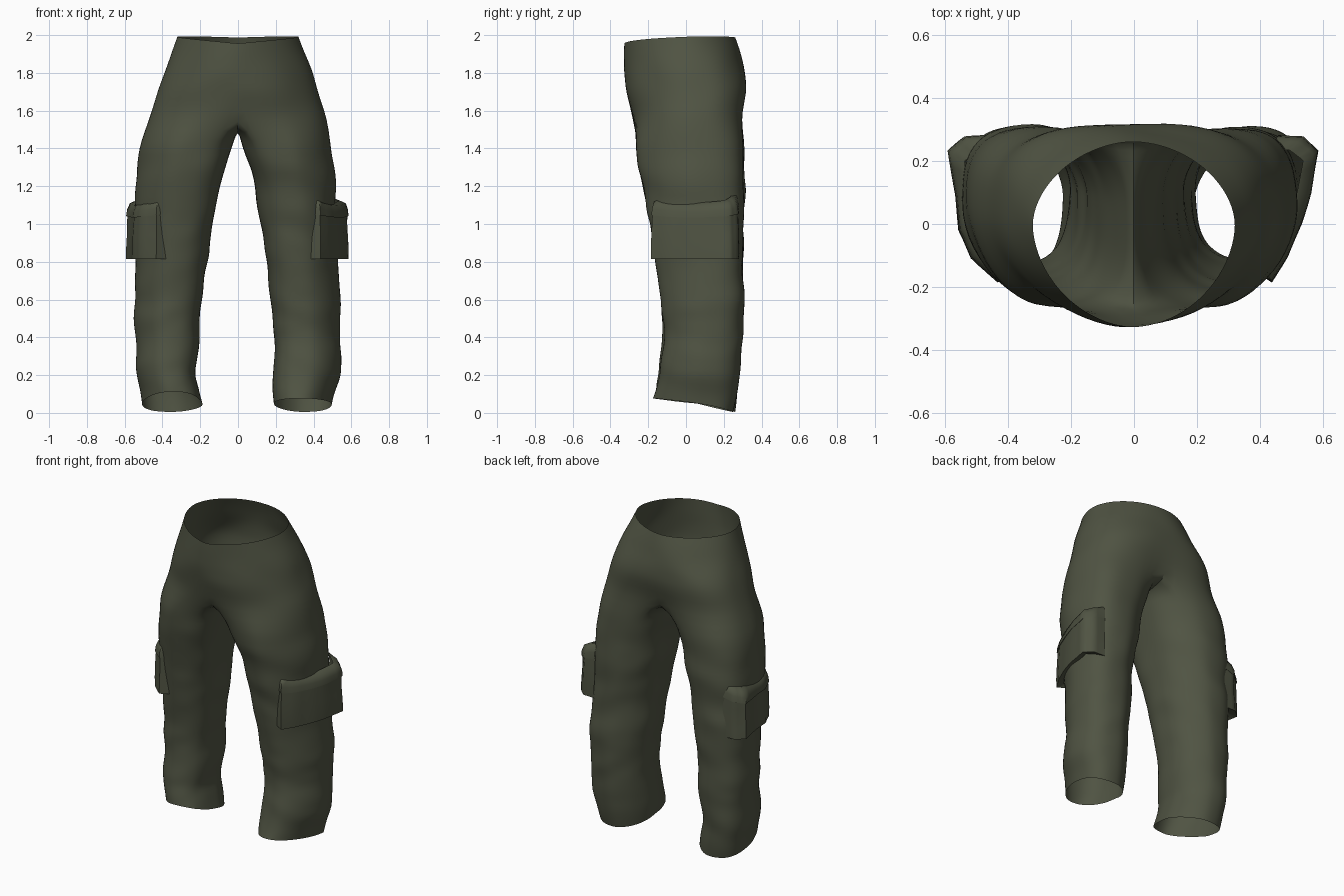
import bpy, bmesh, math
from mathutils import Vector, noise

if "Cube" in bpy.data.objects:
    bpy.data.objects.remove(bpy.data.objects["Cube"])

olive = bpy.data.materials.new("dark olive cloth")
olive.diffuse_color = (0.08, 0.088, 0.056, 1)
olive.use_nodes = True
olive.node_tree.nodes["Principled BSDF"].inputs["Base Color"].default_value = olive.diffuse_color

N = 20   # columns on the outer side of each half
M = 11   # columns on the inner side of each leg

# z, half width, front y, back y
TRUNK = [(1.975, .322, -.328, .262), (1.92, .345, -.330, .285), (1.80, .396, -.328, .315),
         (1.70, .428, -.320, .325), (1.63, .452, -.303, .320), (1.56, .474, -.290, .315)]
# z, outer x, inner x, front y, back y
LEGS = {
    -1: [(1.43, .516, .026, -.268, .310), (1.30, .538, .070, -.250, .310), (1.18, .545, .100, -.228, .314),
         (1.0, .545, .130, -.192, .308), (.84, .540, .152, -.168, .303), (.60, .545, .188, -.128, .297),
         (.40, .552, .208, -.126, .297), (.20, .535, .218, -.145, .278), (.05, .508, .193, -.168, .252)],
    1: [(1.43, .490, .020, -.268, .310), (1.30, .505, .063, -.250, .310), (1.18, .518, .091, -.228, .314),
        (1.0, .525, .121, -.192, .308), (.84, .530, .148, -.168, .303), (.60, .542, .172, -.128, .305),
        (.40, .548, .188, -.126, .300), (.20, .538, .192, -.145, .278), (.05, .500, .188, -.172, .252)],
}


def resample(rows, step):
    out = []
    for a, b in zip(rows, rows[1:]):
        n = max(1, round((a[0] - b[0]) / step))
        out += [tuple(p + (q - p) * i / n for p, q in zip(a, b)) for i in range(n)]
    return out + [rows[-1]]


def oval(ang, cx, rx, yf, yb, outer_front, outer_back, inner_front=1, inner_back=1):
    """Rounded section with its own squareness in each quarter."""
    c, s = math.cos(ang), math.sin(ang)
    e = (outer_front if c > 0 else inner_front) if s < 0 else (outer_back if c > 0 else inner_back)
    cy = .45 * yf + .55 * yb
    ry = cy - yf if s < 0 else yb - cy
    return (cx + rx * math.copysign(abs(c) ** e, c),
            cy + ry * math.copysign(abs(s) ** e, s))


def wrinkle(p, amp, seed):
    q = Vector((p.x * 2.5 + seed, p.y * 2.5, p.z * 6 + p.x * 2))
    return amp * (noise.noise(q) + .5 * noise.noise(q * 2.1))


def trouser_half(bm, side):
    def vert(x, y, z, cx, amp):
        p = Vector((x, y, z))
        if amp:
            d = Vector((x - cx, y - .05, 0)).normalized()
            p += d * wrinkle(p, amp, 3.7 * side)
        if abs(x) < 1e-5:
            p.x = 0
        return bm.verts.new((p.x * side, p.y, max(p.z, 0)))

    def skin(a, b, closed):
        n = len(a)
        for i in range(n if closed else n - 1):
            j = (i + 1) % n
            f = (a[i], a[j], b[j], b[i])
            bm.faces.new(f if side < 0 else f[::-1])

    # hips and waist: open half rings
    prev = None
    rows = resample(TRUNK, .06)
    for r, (z, w, yf, yb) in enumerate(rows):
        ring = []
        t = r / (len(rows) - 1)
        for k in range(N + 1):
            u = k / N
            x, y = oval(math.pi * (u - .5), 0, w, yf, yb,
                        1.08 - .1 * t, 1.08 - .36 * min(1, 1.6 * t))
            edge = abs(2 * u - 1) ** 9
            y += edge * t ** 5 * (-.045 if u > .5 else .01)      # crease into crotch
            zz = z + (1 - t) ** 6 * (.02 * math.sin(math.pi * u) - .02 * (1 - u) + .012 * u)
            if k in (0, N):
                x = 0
            ring.append(vert(x, y, zz, 0, 0 if k in (0, N) else .012 * min(1, 3 * t + .15)))
        if prev:
            skin(prev, ring, False)
        prev = ring

    # crotch seam running under from back to front
    yb, yf = prev[N].co.y, prev[0].co.y
    for i in range(1, M + 1):
        t = i / (M + 1)
        prev.append(vert(0, yb + (yf - yb) * t, 1.56 - .055 * math.sin(math.pi * t), 0, 0))

    # legs: closed rings turned outward, hem lower at the back
    for r, (z, xo, xi, yf, yb) in enumerate(resample(LEGS[side], .055)):
        A = math.radians(122 + min(r, 5) * 2)
        cx, rx = (xo + xi) / 2, (xo - xi) / 2
        high = max(0, min(1, (z - .9) / .5))
        ring = []
        for k in range(N + 1 + M):
            if k <= N:
                a = -A + 2 * A * k / N
            else:
                a = A + (2 * math.pi - 2 * A) * (k - N) / (M + 1)
            x, y = oval(a, cx, rx, yf, yb, 1.15 - .05 * high, .74, .76 - .16 * high, 1.12 - .2 * high)
            hem = max(0, 1 - (z - .05) / .25)
            zz = z - hem * (.045 - (.018 * side if math.sin(a) < 0 else 0)) * math.sin(a)
            ring.append(vert(x, y, zz, cx, .017 if r > 1 else .008))
        skin(prev, ring, True)
        prev = ring


def finish(bm, name, subdiv, angle):
    bmesh.ops.remove_doubles(bm, verts=bm.verts, dist=1e-4)
    me = bpy.data.meshes.new(name)
    bm.to_mesh(me)
    bm.free()
    me.materials.append(olive)
    ob = bpy.data.objects.new(name, me)
    bpy.context.collection.objects.link(ob)
    if subdiv:
        ob.modifiers.new("smooth cloth", "SUBSURF").levels = subdiv
        ob.modifiers["smooth cloth"].render_levels = subdiv
    bpy.ops.object.select_all(action='DESELECT')
    ob.select_set(True)
    bpy.context.view_layer.objects.active = ob
    bpy.ops.object.shade_smooth_by_angle(angle=math.radians(angle))
    return ob


# trousers
bm = bmesh.new()
for s in (-1, 1):
    trouser_half(bm, s)
finish(bm, "trousers", 1, 80)

# cargo pockets: plan outline wrapped round the outer thigh
PLAN = {1: [(.37, -.145), (.44, -.19), (.49, -.105), (.535, .0), (.565, .10), (.590, .235), (.54, .28), (.46, .285)],
        -1: [(.37, -.15), (.435, -.19), (.52, -.11), (.56, -.02), (.570, .09), (.595, .235), (.54, .28), (.46, .285)]}


def loft_panel(name, side, rows):
    bm = bmesh.new()
    plan = []
    for a, b in zip(PLAN[side], PLAN[side][1:]):
        plan += [(a[0] + (b[0] - a[0]) * i / 3, a[1] + (b[1] - a[1]) * i / 3) for i in range(3)]
    plan.append(PLAN[side][-1])
    prev = None
    n = len(plan) - 1
    for z, sc, sag in rows:
        ring = []
        for i, (x, y) in enumerate(plan):
            u = i / n
            zz = z + sag * (abs(2 * u - 1) ** 2 - .5 + .3 * u)
            k = sc + .02 * noise.noise(Vector((u * 5, zz * 7, side * 4)))
            ring.append(bm.verts.new((side * (.315 + (x - .315) * k), .06 + (y - .06) * k, zz)))
        if prev:
            for i in range(n):
                f = (prev[i], prev[i + 1], ring[i + 1], ring[i])
                bm.faces.new(f if side > 0 else f[::-1])
        prev = ring
    finish(bm, name, 0, 60)


for s, word in ((-1, "left"), (1, "right")):
    loft_panel(word + "_cargo_pocket", s,
               [(.83, .82, 0), (.815, .985, 0), (.87, .99, 0), (.94, .98, 0), (1.0, .97, .01), (1.06, .96, .03)])
    loft_panel(word + "_pocket_flap", s,
               [(1.05, .96, .03), (1.045, .985, .03), (1.08, .97, .04), (1.115, .92, .05), (1.13, .80, .05)])
